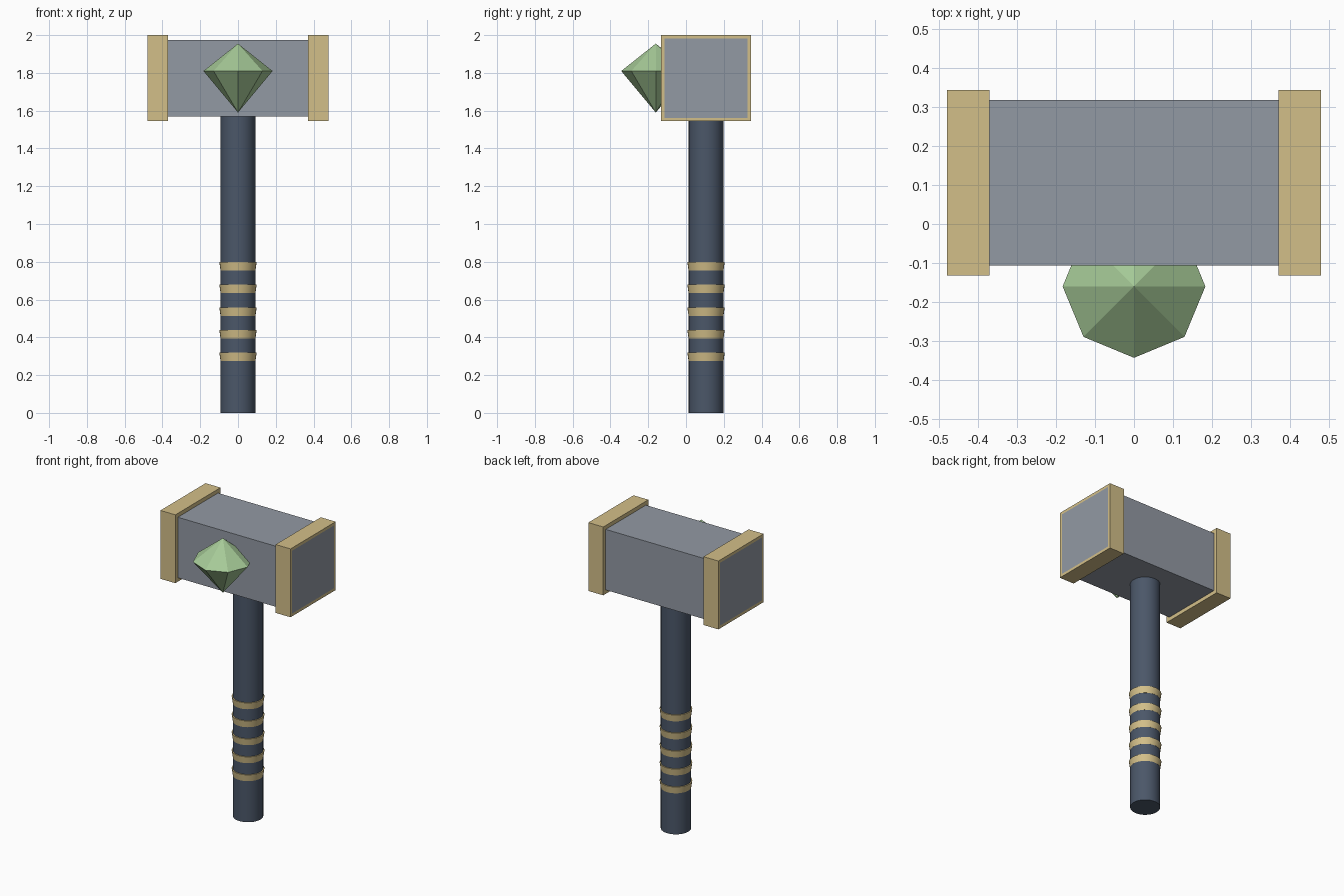
import bpy
import bmesh
import math
from mathutils import Matrix

cube = bpy.data.objects.get("Cube")
if cube:
    bpy.data.objects.remove(cube, do_unlink=True)


def material(name, color):
    mat = bpy.data.materials.new(name)
    mat.use_nodes = True
    mat.diffuse_color = (*color, 1)
    bsdf = next(n for n in mat.node_tree.nodes if n.type == 'BSDF_PRINCIPLED')
    bsdf.inputs["Base Color"].default_value = (*color, 1)
    return mat


steel = material("steel grey", (0.29, 0.32, 0.37))
brass = material("pale brass", (0.65, 0.52, 0.25))
leather = material("dark slate", (0.07, 0.095, 0.14))
jewel = material("soft green", (0.38, 0.59, 0.31))


def finish(bm, name, *mats):
    bmesh.ops.recalc_face_normals(bm, faces=bm.faces)
    mesh = bpy.data.meshes.new(name)
    bm.to_mesh(mesh)
    bm.free()
    for mat in mats:
        mesh.materials.append(mat)
    obj = bpy.data.objects.new(name, mesh)
    bpy.context.collection.objects.link(obj)
    return obj


def box(center, size):
    bm = bmesh.new()
    bmesh.ops.create_cube(bm, size=1, matrix=Matrix.Translation(center) @ Matrix.Diagonal((*size, 1)))
    return bm


def cone(name, mat, y, z0, z1, r0, r1, sides, smooth=True):
    bm = bmesh.new()
    bmesh.ops.create_cone(bm, cap_ends=True, segments=sides, radius1=r0, radius2=r1, depth=z1 - z0,
                          matrix=Matrix.Translation((0, y, (z0 + z1) / 2)))
    obj = finish(bm, name, mat)
    if smooth:
        bpy.ops.object.select_all(action='DESELECT')
        obj.select_set(True)
        bpy.context.view_layer.objects.active = obj
        bpy.ops.object.shade_smooth_by_angle(angle=math.radians(30))
    return obj


AXIS_Y = 0.106
HEAD_Z = 1.772

# Hammer head block
finish(box((0, AXIS_Y, HEAD_Z), (0.9, 0.424, 0.404)), "head", steel)

# End caps, each with an inset steel striking face
for side, label in ((1, "left"), (-1, "right")):
    bm = box((side * 0.425, AXIS_Y, HEAD_Z), (0.11, 0.476, 0.456))
    bm.normal_update()
    outer = [f for f in bm.faces if f.normal.x * side > 0.9]
    bmesh.ops.inset_region(bm, faces=outer, thickness=0.026)
    for face in outer:
        face.material_index = 1
    finish(bm, label + "_cap", brass, steel)

# Handle and its flared grip rings
cone("handle", leather, AXIS_Y, 0, 1.6, 0.092, 0.092, 32)
for i in range(5):
    z = 0.274 + i * 0.12
    cone(f"grip_ring_{i + 1}", brass, AXIS_Y, z, z + 0.045, 0.0925, 0.099, 32)

# Eight-sided gem on the front face: crown and pavilion around one girdle
bm = bmesh.new()
ring = [bm.verts.new((0.183 * math.cos(i * math.pi / 4), -0.16 + 0.183 * math.sin(i * math.pi / 4), 1.81))
        for i in range(8)]
for tip_z in (1.955, 1.59):
    tip = bm.verts.new((0, -0.16, tip_z))
    for i in range(8):
        bm.faces.new((ring[i], ring[(i + 1) % 8], tip))
finish(bm, "gem", jewel)
